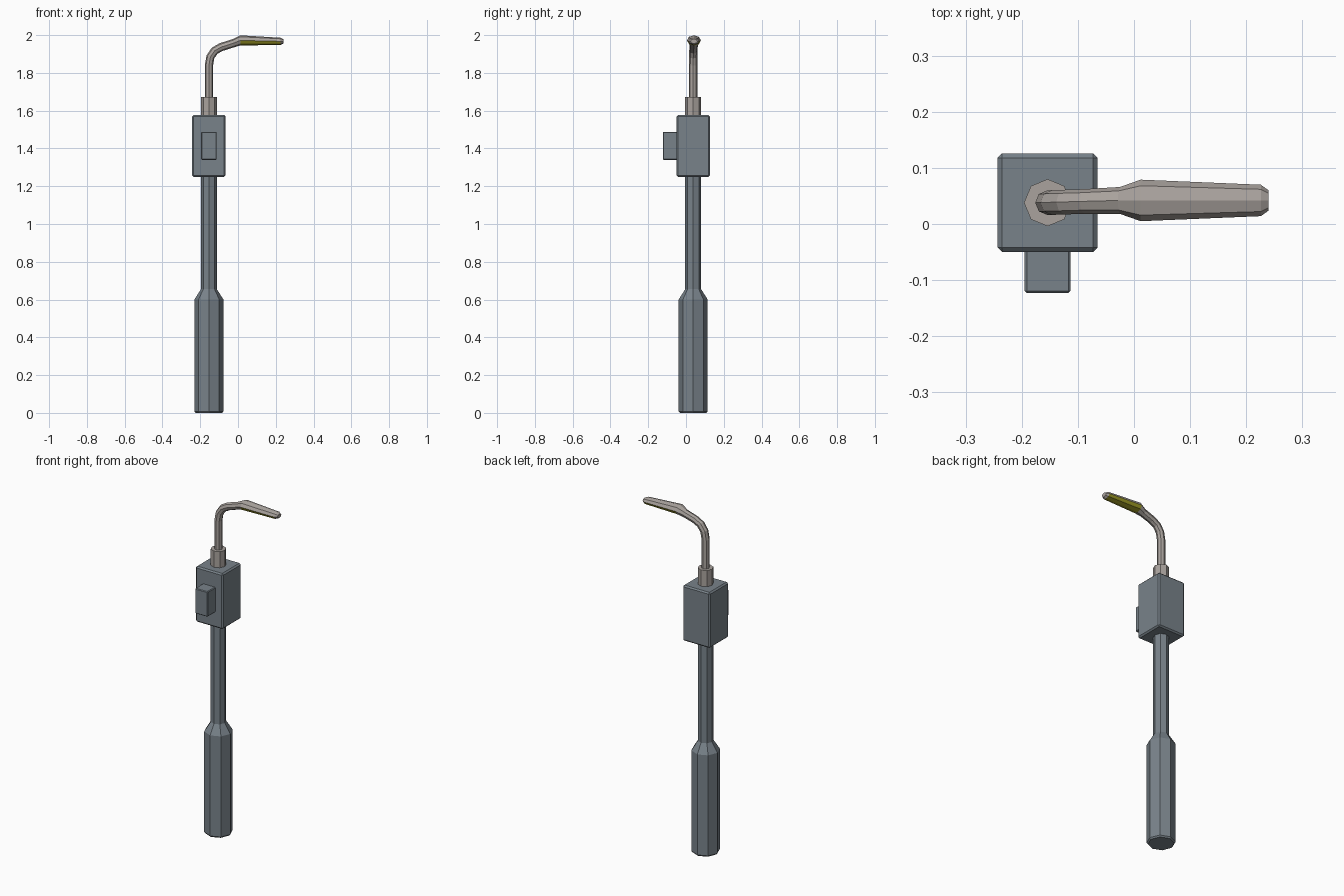
import bpy, bmesh, math
from mathutils import Vector

if "Cube" in bpy.data.objects:
    bpy.data.objects.remove(bpy.data.objects["Cube"])

CX, CY = -0.154, 0.038   # pole axis


def material(name, rgb):
    m = bpy.data.materials.new(name)
    m.diffuse_color = (*rgb, 1)
    m.use_nodes = True
    m.node_tree.nodes["Principled BSDF"].inputs["Base Color"].default_value = m.diffuse_color
    return m


SLATE = material("slate grey", (0.19, 0.225, 0.255))
STEEL = material("warm grey metal", (0.40, 0.365, 0.34))
LENS = material("yellow lens", (0.36, 0.34, 0.02))


def finish(name, bm, *mats):
    bmesh.ops.recalc_face_normals(bm, faces=bm.faces)
    me = bpy.data.meshes.new(name)
    bm.to_mesh(me)
    bm.free()
    for m in mats:
        me.materials.append(m)
    ob = bpy.data.objects.new(name, me)
    bpy.context.collection.objects.link(ob)
    return ob


def sweep(rings, sides=8):
    """Join octagonal rings given as (centre, tilt from z toward x, y radius, other radius)."""
    bm = bmesh.new()
    loops = []
    for c, tilt, ry, rn in rings:
        n = Vector((-math.cos(tilt), 0, math.sin(tilt)))
        loop = []
        for i in range(sides):
            a = math.tau * i / sides
            loop.append(bm.verts.new(Vector(c) + n * rn * math.cos(a) + Vector((0, ry * math.sin(a), 0))))
        loops.append(loop)
    for p, q in zip(loops, loops[1:]):
        for i in range(sides):
            j = (i + 1) % sides
            bm.faces.new((p[i], p[j], q[j], q[i]))
    bm.faces.new(loops[0][::-1])
    bm.faces.new(loops[-1])
    return bm


def upright(name, profile, mat):
    return finish(name, sweep([((CX, CY, z), 0, r, r) for r, z in profile]), mat)


def box(name, lo, hi, bevel, mat):
    bm = bmesh.new()
    bmesh.ops.create_cube(bm, size=1)
    for v in bm.verts:
        v.co = Vector([(a + b) / 2 + c * (b - a) for a, b, c in zip(lo, hi, v.co)])
    bmesh.ops.bevel(bm, geom=bm.edges[:], offset=bevel, segments=1, affect='EDGES')
    return finish(name, bm, mat)


# Pole with thick base, and collar above the cabinet
upright("pole", [(0.070, 0), (0.077, 0.008), (0.077, 0.60), (0.042, 0.655), (0.042, 1.27)], SLATE)
upright("collar", [(0.042, 1.56), (0.042, 1.672)], STEEL)

# Control cabinet and its front box
box("cabinet", (CX - 0.089, CY - 0.088, 1.25), (CX + 0.089, CY + 0.088, 1.577), 0.008, SLATE)
box("front_box", (CX - 0.041, -0.123, 1.34), (CX + 0.041, -0.04, 1.488), 0.004, SLATE)

# Curved arm flowing into the lamp head: x, z, tilt in degrees, y radius, vertical radius
path = [(CX, 1.65, 0, 0.022, 0.022), (CX, 1.84, 0, 0.022, 0.022),
        (-0.146, 1.885, 22, 0.022, 0.022), (-0.123, 1.918, 45, 0.022, 0.022),
        (-0.088, 1.937, 66, 0.022, 0.022), (-0.025, 1.957, 80, 0.024, 0.022),
        (0.012, 1.972, 90, 0.037, 0.027), (0.226, 1.967, 90, 0.028, 0.019),
        (0.240, 1.967, 90, 0.018, 0.012)]
bm = sweep([((x, CY + 0.004 * min(1, max(0, (x - CX) / 0.12)), z), math.radians(t), ry, rn)
            for x, z, t, ry, rn in path])
lamp = finish("arm_and_lamp_head", bm, STEEL, LENS)

# Yellow lens on the underside of the head
for f in lamp.data.polygons:
    if 0.05 < f.center.x < 0.2 and f.normal.z < -0.2:
        f.material_index = 1
